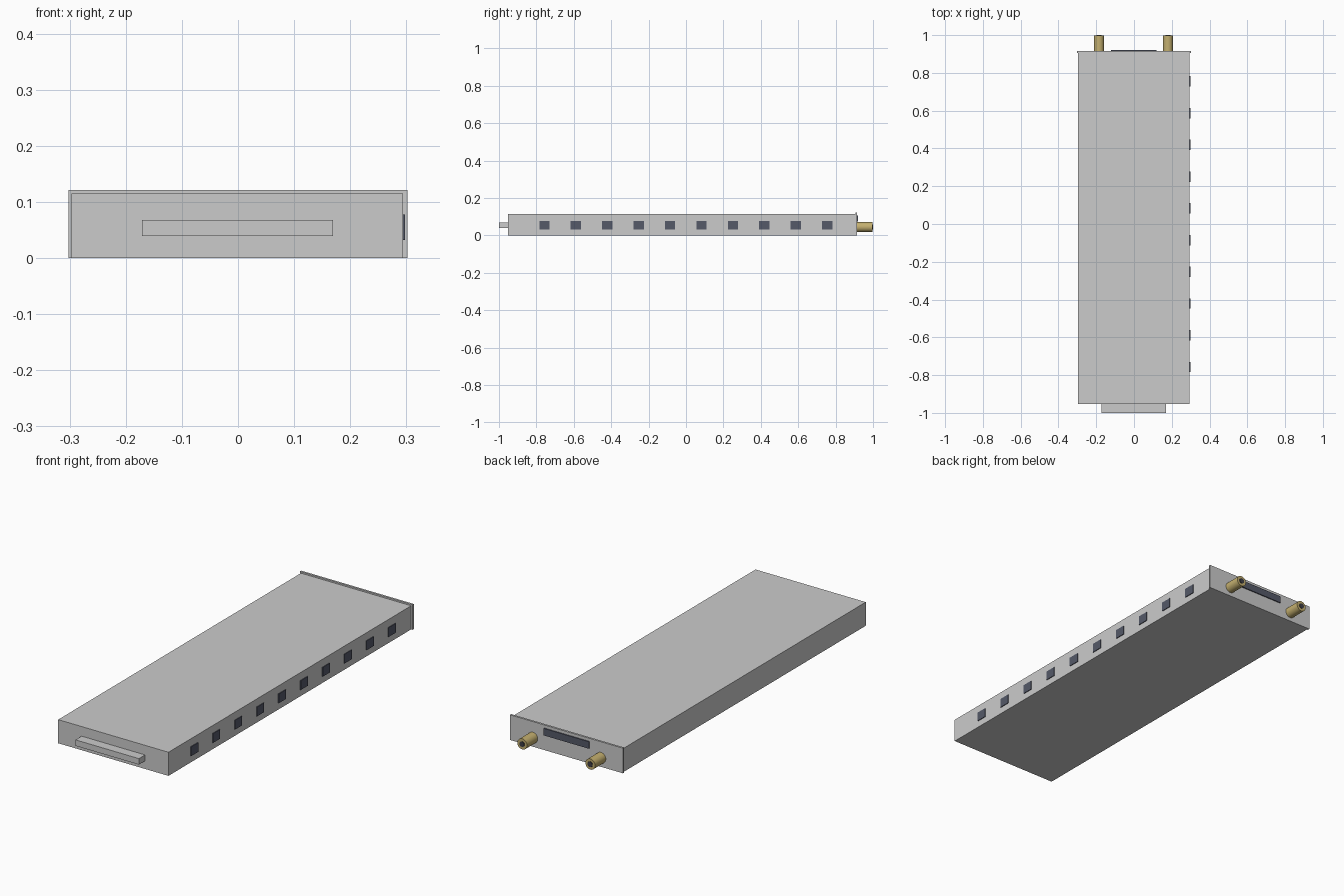
import bpy
import math

if "Cube" in bpy.data.objects:
    bpy.data.objects.remove(bpy.data.objects["Cube"])


def material(name, color):
    m = bpy.data.materials.new(name)
    m.diffuse_color = (*color, 1)
    m.use_nodes = True
    m.node_tree.nodes["Principled BSDF"].inputs["Base Color"].default_value = m.diffuse_color
    return m


def box(name, x, y, z, mat=None):
    """Box from (min, max) ranges on each axis."""
    bpy.ops.mesh.primitive_cube_add(size=1, location=[sum(r) / 2 for r in (x, y, z)])
    ob = bpy.context.object
    ob.name = name
    ob.scale = [r[1] - r[0] for r in (x, y, z)]
    bpy.ops.object.transform_apply(location=False, rotation=False, scale=True)
    if mat:
        ob.data.materials.append(mat)
    return ob


def rod(name, x, z, radius, y0, y1, mat):
    """Cylinder running along y."""
    bpy.ops.mesh.primitive_cylinder_add(
        vertices=32, radius=radius, depth=y1 - y0,
        location=(x, (y0 + y1) / 2, z), rotation=(math.pi / 2, 0, 0))
    ob = bpy.context.object
    ob.name = name
    ob.data.materials.append(mat)
    bpy.ops.object.shade_smooth_by_angle()
    return ob


brass = material("brass", (0.55, 0.43, 0.16))
dark = material("dark_plastic", (0.09, 0.10, 0.14))
black = material("socket_black", (0.05, 0.05, 0.06))

# Main case, rear plate and front edge connector
box("case", (-0.2965, 0.2945), (-0.953, 0.906), (0, 0.1145))
box("rear_plate", (-0.3025, 0.3025), (0.905, 0.915), (0, 0.1215))
box("front_connector", (-0.171, 0.169), (-1.0, -0.95), (0.039, 0.068))

# Row of vents on the right side
for i in range(10):
    y = -0.757 + i * 0.168
    box(f"side_vent_{i + 1}", (0.29, 0.298), (y - 0.0275, y + 0.0275), (0.032, 0.077), dark)

# Rear slot
box("rear_slot", (-0.123, 0.119), (0.912, 0.920), (0.073, 0.107), dark)

# Two brass rear ports with dark sockets
for side, x in (("left", -0.185), ("right", 0.18)):
    rod(f"port_{side}", x, 0.044, 0.026, 0.912, 0.997, brass)
    rod(f"port_socket_{side}", x, 0.044, 0.013, 0.98, 1.0, black)
